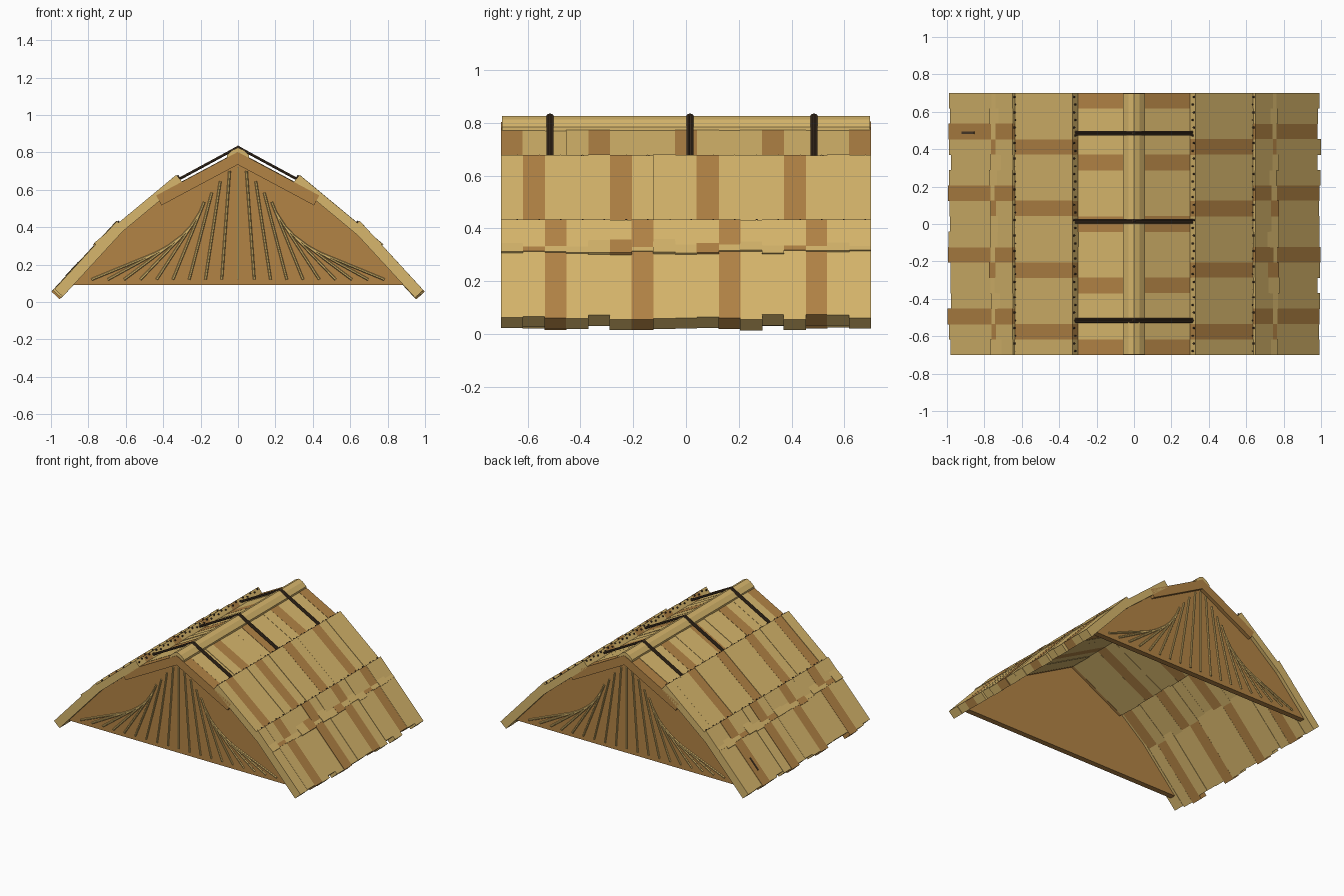
import bpy, bmesh, math, random
from mathutils import Vector, Matrix

random.seed(4)
if "Cube" in bpy.data.objects:
    bpy.data.objects.remove(bpy.data.objects["Cube"], do_unlink=True)


def material(name, rgb):
    m = bpy.data.materials.new(name)
    m.use_nodes = True
    m.diffuse_color = (*rgb, 1)
    m.node_tree.nodes["Principled BSDF"].inputs["Base Color"].default_value = (*rgb, 1)
    return m


STRAW = material("straw", (0.68, 0.47, 0.15))
BROWN = material("brown_wood", (0.45, 0.23, 0.06))
DARK = material("dark_rope", (0.07, 0.042, 0.022))


def finish(bm, name, mats):
    bmesh.ops.recalc_face_normals(bm, faces=bm.faces)
    me = bpy.data.meshes.new(name)
    bm.to_mesh(me)
    bm.free()
    for m in mats:
        me.materials.append(m)
    ob = bpy.data.objects.new(name, me)
    bpy.context.scene.collection.objects.link(ob)
    return ob


def prism(bm, profile, y0, y1, mat=0):
    """Extrude an x-z outline from y0 to y1."""
    a = [bm.verts.new((x, y0, z)) for x, z in profile]
    b = [bm.verts.new((x, y1, z)) for x, z in profile]
    n = len(a)
    faces = [bm.faces.new(a), bm.faces.new(b[::-1])]
    faces += [bm.faces.new((a[i], a[(i + 1) % n], b[(i + 1) % n], b[i])) for i in range(n)]
    for f in faces:
        f.material_index = mat


def rod(bm, p, q, r, sides=6):
    """Straight round bar between two points."""
    p, q = Vector(p), Vector(q)
    d = q - p
    mat = Matrix.Translation((p + q) / 2) @ d.to_track_quat('Z', 'Y').to_matrix().to_4x4()
    bmesh.ops.create_cone(bm, cap_ends=True, segments=sides, radius1=r, radius2=r,
                          depth=d.length, matrix=mat)


# Roof tiers: name, outer top point, outer lower point, thickness,
# length variation, first brown plank
HALF, COUNT = 0.7, 17
TIERS = [("upper", (0.0, 0.805), (0.44, 0.57), 0.06, 0.006, 0),
         ("middle", (0.33, 0.68), (0.77, 0.315), 0.05, 0.01, 1),
         ("lower", (0.65, 0.435), (0.99, 0.065), 0.06, 0.014, 2)]
SIDES = [("left", 1), ("right", -1)]
STEP = 2 * HALF / COUNT

for tier, top, low, thick, vary, first in TIERS:
    top, low = Vector(top), Vector(low)
    along = (low - top).normalized()
    out = Vector((-along.y, along.x))
    for side, s in SIDES:
        # Planks of slightly uneven length and thickness
        bm = bmesh.new()
        for i in range(COUNT):
            y0 = -HALF + i * STEP
            lift = out * random.uniform(-0.004, 0)
            a = top + lift
            b = low + lift + along * random.uniform(-vary, vary)
            inner = out * thick
            outline = [(s * p.x, p.y) for p in (a, b, b - inner, a - inner)]
            prism(bm, outline, y0 - 0.001, y0 + STEP + 0.001, int(i % 4 == first))
        finish(bm, f"{side}_{tier}_planks", [STRAW, BROWN])
        if tier == "upper":
            continue
        # Row of staggered pegs in the top edge of the tier
        bm = bmesh.new()
        for k in range(34):
            p = top - out * (0.012 if k % 2 else 0.022)
            q = p - along * 0.007
            y = -0.68 + k * 0.0412
            rod(bm, (s * p.x, y, p.y), (s * q.x, y, q.y), 0.006)
        finish(bm, f"{side}_{tier}_pegs", [DARK])

# Gable walls with a fan of ribs
GABLE = [(0.9, 0.09), (0.63, 0.39), (0.34, 0.6), (0, 0.77)]
RIB_TOPS = [(0, 0.72), (0.045, 0.70), (0.095, 0.645), (0.14, 0.585), (0.18, 0.535),
            (0.205, 0.475), (0.24, 0.415), (0.29, 0.36), (0.35, 0.31), (0.43, 0.265)]
outline = GABLE + [(-x, z) for x, z in GABLE[-2::-1]]
for end, e in (("front", -1), ("back", 1)):
    bm = bmesh.new()
    prism(bm, outline, e * 0.635, e * 0.675)
    finish(bm, f"{end}_gable", [BROWN])
    bm = bmesh.new()
    for i, (x, z) in enumerate(RIB_TOPS):
        for s in ((1, -1) if i else (1,)):
            rod(bm, (s * x, e * 0.677, z), (s * 0.087 * i, e * 0.677, 0.12), 0.007)
    finish(bm, f"{end}_gable_ribs", [STRAW])

# Ridge cap
half_cap = [(0.058, 0.755), (0.058, 0.785), (0.03, 0.812)]
cap = half_cap + [(0, 0.826)] + [(-x, z) for x, z in half_cap[::-1]] + [(0, 0.78)]
bm = bmesh.new()
prism(bm, cap, -0.697, 0.697)
finish(bm, "ridge_cap", [STRAW])

# Small beam end showing under the ridge
bm = bmesh.new()
prism(bm, [(-0.06, 0.715), (0, 0.735), (0.06, 0.715), (0.05, 0.75), (0, 0.775), (-0.05, 0.75)],
      -0.69, 0.69)
finish(bm, "ridge_beam", [STRAW])

# Paired ropes tied over the ridge
PATH = [(0, 0.828), (0.06, 0.795), (0.315, 0.657)]
for n, y in enumerate((-0.515, 0.015, 0.485)):
    bm = bmesh.new()
    for dy in (-0.006, 0.006):
        for s in (1, -1):
            for (x0, z0), (x1, z1) in zip(PATH, PATH[1:]):
                rod(bm, (s * x0, y + dy, z0), (s * x1, y + dy, z1), 0.007, 8)
    bmesh.ops.create_icosphere(bm, subdivisions=1, radius=0.013,
                               matrix=Matrix.Translation((0, y, 0.824)))
    finish(bm, f"ridge_rope_{n + 1}", [DARK])

# Dark split and short patch on one lower plank of the right slope
top, low = Vector(TIERS[2][1]), Vector(TIERS[2][2])
along = (low - top).normalized()
out = Vector((-along.y, along.x))


def patch(name, t0, t1, y0, y1, mat):
    a, b = top.lerp(low, t0), top.lerp(low, t1)
    bm = bmesh.new()
    prism(bm, [(-p.x, p.y) for p in (a + out * 0.002, b + out * 0.002,
                                     b - out * 0.005, a - out * 0.005)], y0, y1)
    finish(bm, name, [mat])


patch("plank_split", 0.6, 0.8, 0.482, 0.494, DARK)
